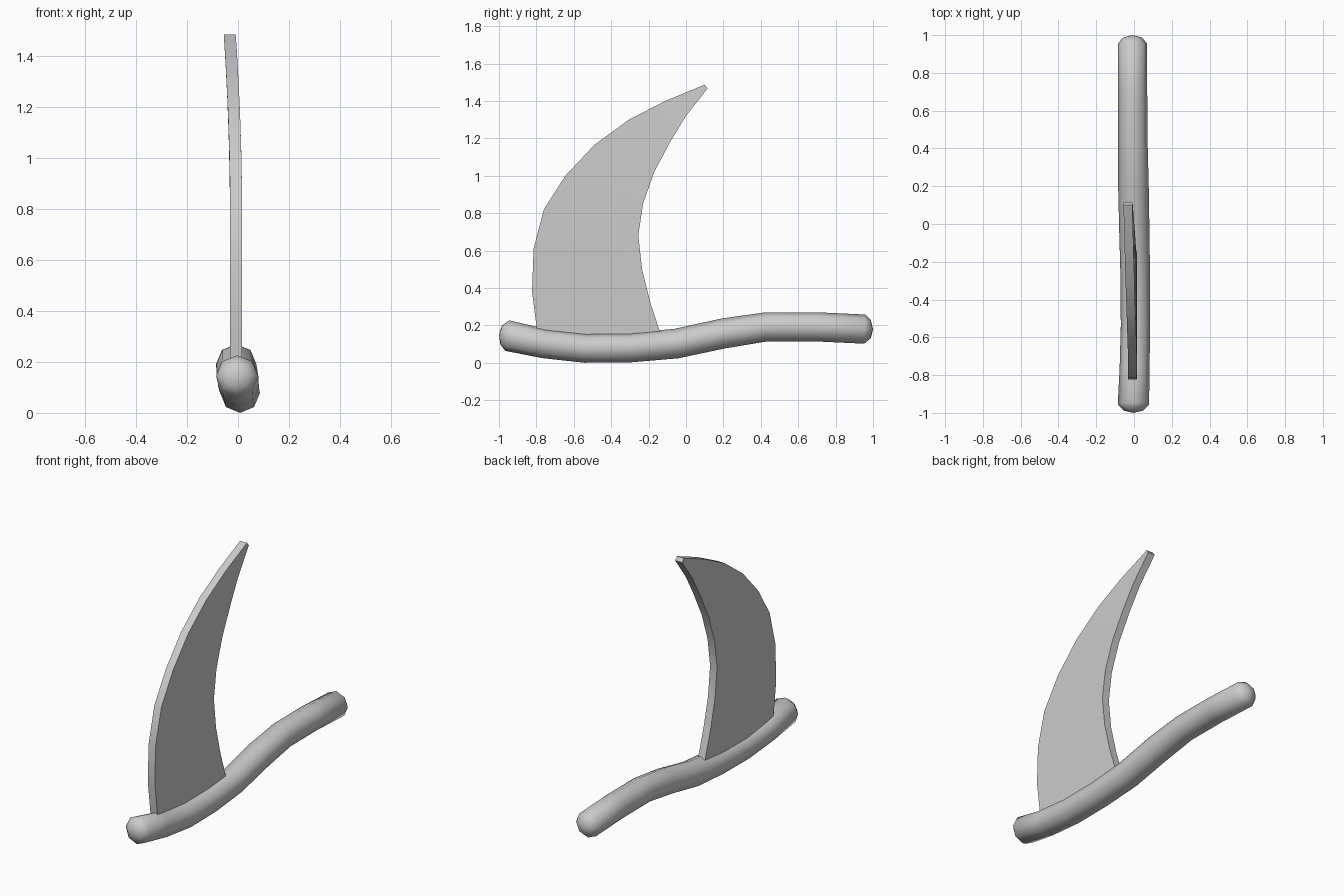
import bpy, bmesh, math

if "Cube" in bpy.data.objects:
    bpy.data.objects.remove(bpy.data.objects["Cube"])


def make_object(name, bm, smooth):
    bmesh.ops.recalc_face_normals(bm, faces=bm.faces)
    mesh = bpy.data.meshes.new(name)
    bm.to_mesh(mesh)
    bm.free()
    obj = bpy.data.objects.new(name, mesh)
    bpy.context.collection.objects.link(obj)
    bpy.ops.object.select_all(action='DESELECT')
    obj.select_set(True)
    bpy.context.view_layer.objects.active = obj
    bpy.ops.object.shade_smooth_by_angle(angle=math.radians(smooth))
    return obj


def loft(bm, rings, closed_ends):
    for a, b in zip(rings, rings[1:]):
        n = len(a)
        for i in range(n):
            bm.faces.new((a[i], a[(i + 1) % n], b[(i + 1) % n], b[i]))
    if closed_ends:
        bm.faces.new(rings[0])
        bm.faces.new(rings[-1])


# Handle: wavy eight-sided rod with domed ends (x, y, z, radius)
path = [(-0.003, -0.988, 0.149, 0.052), (-0.003, -0.955, 0.145, 0.083),
        (0.003, -0.76, 0.103, 0.079), (0.008, -0.54, 0.078, 0.078),
        (0.007, -0.30, 0.080, 0.078), (0.002, -0.05, 0.103, 0.080),
        (-0.003, 0.20, 0.157, 0.081), (-0.006, 0.43, 0.192, 0.078),
        (-0.008, 0.70, 0.192, 0.078), (-0.008, 0.955, 0.180, 0.078),
        (-0.008, 0.988, 0.180, 0.049)]
bm = bmesh.new()
rings = []
for i, (x, y, z, r) in enumerate(path):
    lo, hi = path[max(i - 1, 0)], path[min(i + 1, len(path) - 1)]
    tilt = math.atan2(hi[2] - lo[2], hi[1] - lo[1])
    ring = []
    for k in range(8):
        a = k * math.tau / 8
        up = r * math.sin(a)
        ring.append(bm.verts.new((x + r * math.cos(a),
                                  y - up * math.sin(tilt) * 0.7,
                                  z + up * math.cos(tilt))))
    rings.append(ring)
loft(bm, rings, False)
for ring, tip in ((rings[0], (-0.003, -1.0, 0.15)), (rings[-1], (-0.008, 1.0, 0.18))):
    pole = bm.verts.new(tip)
    for i in range(8):
        bm.faces.new((ring[i], ring[(i + 1) % 8], pole))
make_object("handle", bm, 60)

# Blade: curved fin, given as outer and inner edge points (y, z)
outer = [(-0.79, 0.12), (-0.823, 0.38), (-0.815, 0.61), (-0.76, 0.82), (-0.645, 1.0),
         (-0.49, 1.165), (-0.305, 1.3), (-0.11, 1.4), (0.10, 1.487)]
inner = [(-0.125, 0.12), (-0.19, 0.32), (-0.235, 0.50), (-0.255, 0.68), (-0.23, 0.85),
         (-0.17, 1.02), (-0.085, 1.18), (0.0, 1.32), (0.115, 1.466)]


def blade_x(z):
    return -0.007 - 0.025 * (max(z - 0.75, 0) / 0.73) ** 2


bm = bmesh.new()
rings = []
for o, n in zip(outer, inner):
    ring = []
    for (y, z), side in ((o, -1), (o, 1), (n, 1), (n, -1)):
        ring.append(bm.verts.new((blade_x(z) + side * 0.0235, y, z)))
    rings.append(ring)
loft(bm, rings, True)
make_object("blade", bm, 30)
